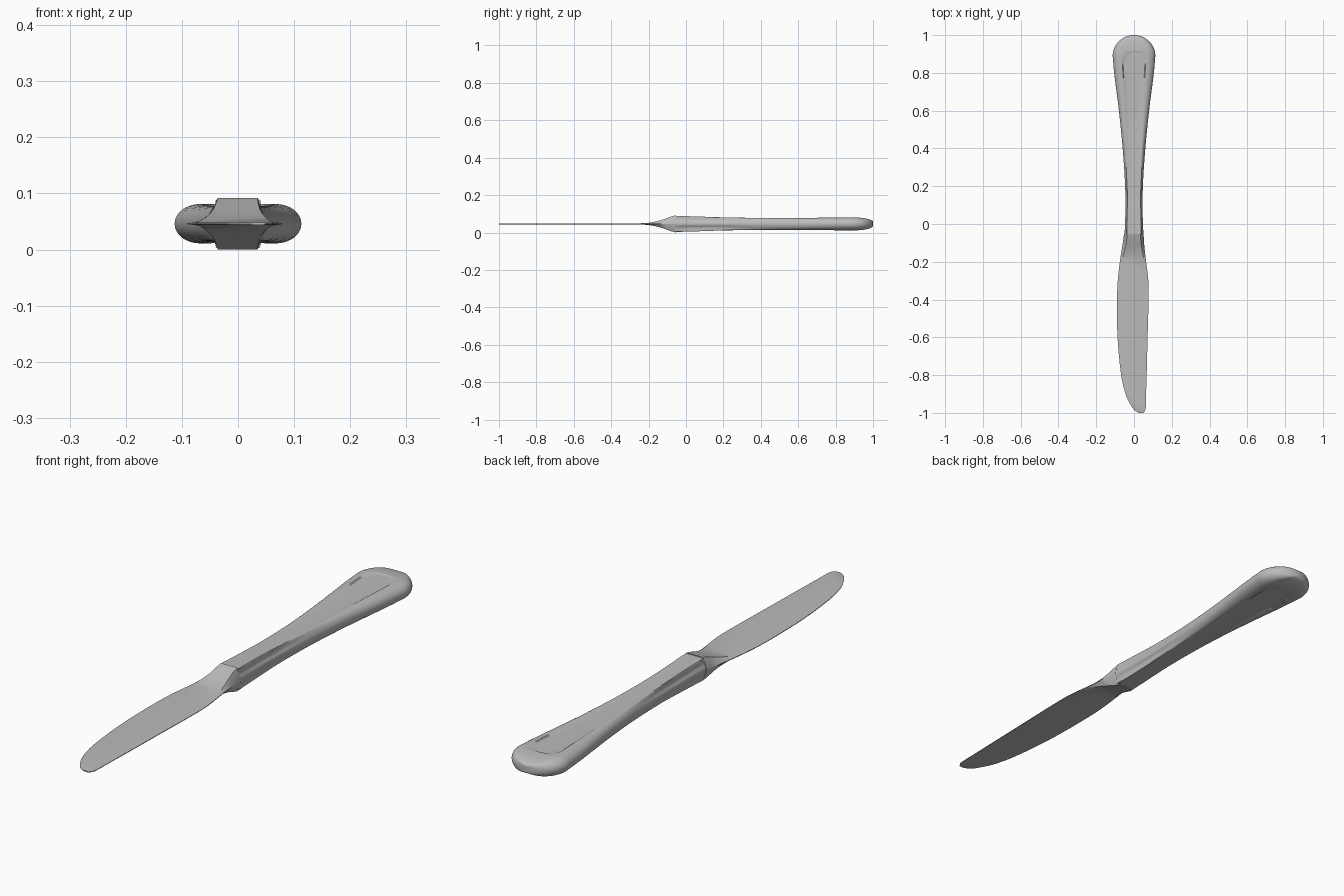
import bpy, bmesh, math

cube = bpy.data.objects.get("Cube")
if cube:
    bpy.data.objects.remove(cube)

MID = 0.046  # height of the central plane

steel = bpy.data.materials.new("brushed steel grey")
steel.use_nodes = True
colour = (0.5, 0.5, 0.5, 1)
steel.diffuse_color = colour
steel.node_tree.nodes["Principled BSDF"].inputs["Base Color"].default_value = colour


def sample(table, y):
    """Smooth interpolation of the rows (y, values...) of a table."""
    i = 0
    while i < len(table) - 2 and y > table[i + 1][0]:
        i += 1
    a, b = table[i], table[i + 1]
    before, after = table[max(i - 1, 0)], table[min(i + 2, len(table) - 1)]
    span = b[0] - a[0]
    t = min(max((y - a[0]) / span, 0), 1)
    out = []
    for k in range(1, len(a)):
        m0 = (b[k] - before[k]) / (b[0] - before[0]) * span
        m1 = (after[k] - a[k]) / (after[0] - a[0]) * span
        d = a[k] - b[k]
        out.append(a[k] + t * (m0 + t * (-3 * d - 2 * m0 - m1 + t * (2 * d + m0 + m1))))
    return out


def loft(name, rings, angle):
    """Skin closed rings of points and cap both ends."""
    bm = bmesh.new()
    loops = [[bm.verts.new(p) for p in ring] for ring in rings]
    for a, b in zip(loops, loops[1:]):
        for i in range(len(a)):
            j = (i + 1) % len(a)
            bm.faces.new((a[i], a[j], b[j], b[i]))
    bm.faces.new(loops[0])
    bm.faces.new(loops[-1])
    bmesh.ops.remove_doubles(bm, verts=bm.verts, dist=0.00001)
    bmesh.ops.recalc_face_normals(bm, faces=bm.faces)
    mesh = bpy.data.meshes.new(name)
    bm.to_mesh(mesh)
    bm.free()
    mesh.materials.append(steel)
    obj = bpy.data.objects.new(name, mesh)
    bpy.context.collection.objects.link(obj)
    bpy.ops.object.select_all(action="DESELECT")
    obj.select_set(True)
    bpy.context.view_layer.objects.active = obj
    bpy.ops.object.shade_smooth_by_angle(angle=math.radians(angle))


# Handle: y, half width, half height, panel half width, panel depth, flank groove
HANDLE = [
    (-0.055, 0.05, 0.043, 0.03, 0, 0.008),
    (0.05, 0.046, 0.04, 0.028, 0, 0.009),
    (0.2, 0.047, 0.035, 0.028, 0, 0.007),
    (0.4, 0.06, 0.032, 0.034, 0.001, 0.002),
    (0.6, 0.08, 0.032, 0.043, 0.002, 0),
    (0.8, 0.105, 0.034, 0.055, 0.003, 0),
    (0.89, 0.113, 0.035, 0.06, 0.003, 0),
]
ROUND, PANEL_BEND = 0.89, 0.85
FLANK = 10


def handle_ring(y):
    w, h, p, depth, groove = sample(HANDLE, min(y, ROUND))
    top = p + 0.008
    if y > ROUND:  # rounded butt
        s = math.sqrt(max(1 - ((y - ROUND) / (1 - ROUND)) ** 2, 0.0004))
        w, top, h = w * s, top * s, h * (0.3 + 0.7 * s)
    if y > PANEL_BEND:  # arched end of the recessed panel
        s = 1 - ((y - PANEL_BEND) / 0.06) ** 2
        p *= math.sqrt(max(s, 0))
        depth *= 1 if s > 0 else 0
    p = min(p, top * 0.9)
    quarter = [(p * 0.5, h - depth), (p, h - depth), (p + (top - p) * 0.5, h)]
    for i in range(FLANK + 1):
        t = math.pi / 2 * i / FLANK
        dip = groove * math.sin(2 * t) ** 2
        quarter.append((top + (w - top) * math.sin(t) - dip * 0.5,
                        h * math.cos(t) - dip))
    right = quarter + [(x, -z) for x, z in quarter[-2::-1]]
    outline = right + [(-x, z) for x, z in reversed(right)]
    # the side points shared by both halves stay single
    return [(x, y, MID + z) for x, z in outline]


ys = [-0.055 + (PANEL_BEND + 0.055) * i / 36 for i in range(36)]
ys += [PANEL_BEND + 0.06 * math.sin(math.pi / 2 * i / 10) for i in range(11)]
ys += [0.914 + (1 - 0.914) * math.sin(math.pi / 2 * i / 14) for i in range(15)]
loft("handle", [handle_ring(y) for y in ys], 35)

# Blade and bolster: y, left edge, right edge, half thickness
BLADE = [
    (-1, 0.025, 0.05, 0.002),
    (-0.985, 0.002, 0.06, 0.002),
    (-0.95, -0.022, 0.063, 0.002),
    (-0.9, -0.045, 0.064, 0.002),
    (-0.8, -0.068, 0.067, 0.002),
    (-0.6, -0.087, 0.072, 0.002),
    (-0.4, -0.09, 0.077, 0.002),
    (-0.3, -0.086, 0.076, 0.0025),
    (-0.2, -0.075, 0.064, 0.006),
    (-0.13, -0.064, 0.056, 0.021),
    (-0.065, -0.054, 0.051, 0.045),
    (-0.054, -0.053, 0.051, 0.046),
]


def blade_ring(y):
    left, right, h = sample(BLADE, y)
    side = min(h, 0.0012)
    f = 0.68 + 0.2 * min(max((-0.1 - y) / 0.1, 0), 1)
    outline = [(left, side), (left * f, h), (right * f, h), (right, side),
               (right, -side), (right * f, -h), (left * f, -h), (left, -side)]
    if left > 0:  # tip lies wholly beside the centre line
        inset = (right - left) * 0.06
        outline = [(x, z) if abs(z) == side else
                   (min(max(x, left + inset), right - inset), z) for x, z in outline]
    return [(x, y, MID + z) for x, z in outline]


blade_ys = [-1 + 0.946 * (i / 48) ** 1.5 for i in range(49)]
loft("blade_and_bolster", [blade_ring(y) for y in blade_ys], 30)
